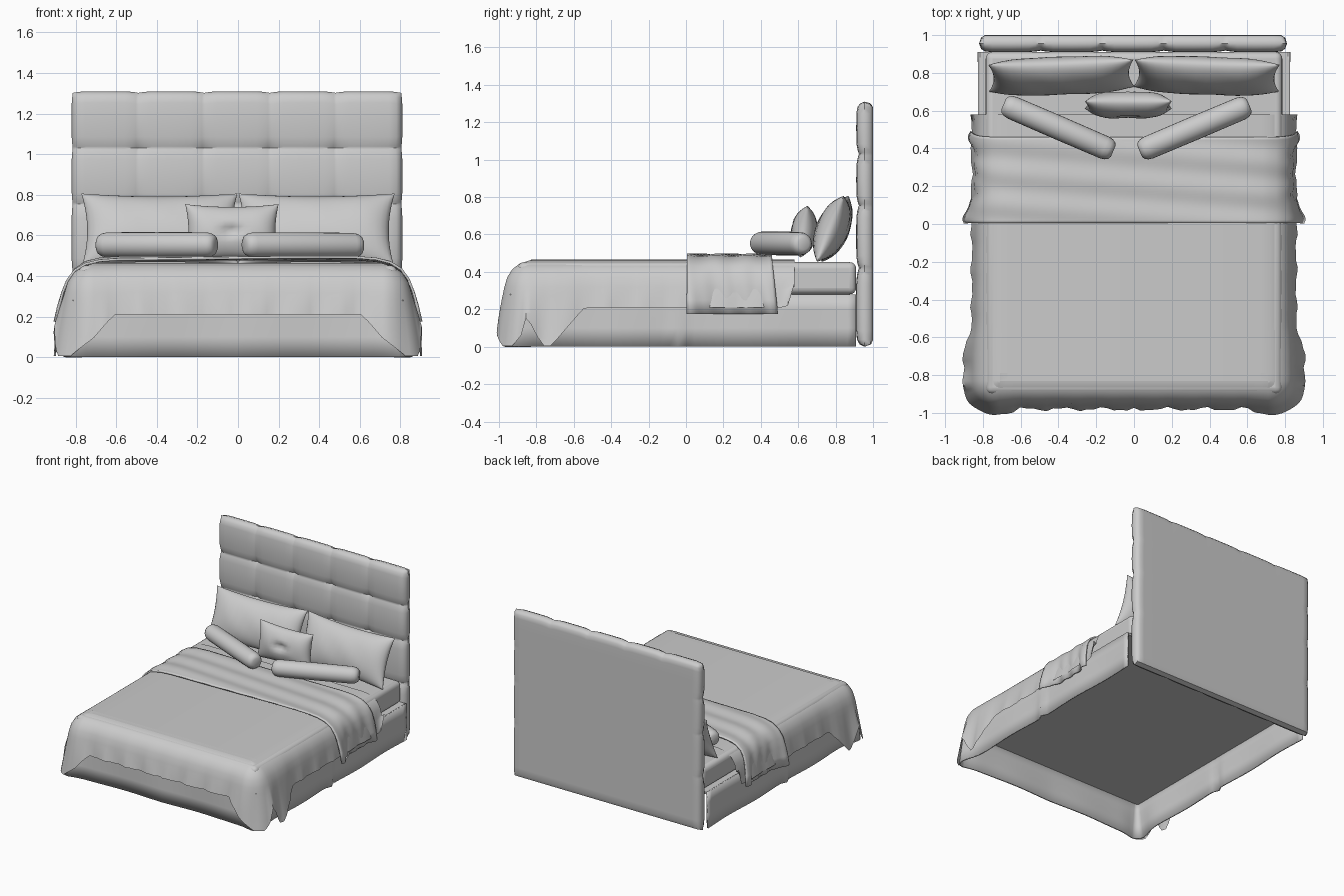
import bpy, bmesh
from math import sin, cos, pi, radians, exp
from mathutils import Vector, Matrix

if "Cube" in bpy.data.objects:
    bpy.data.objects.remove(bpy.data.objects["Cube"])


def make(name, verts, faces, angle=40, solid=0):
    me = bpy.data.meshes.new(name)
    me.from_pydata([tuple(v) for v in verts], [], faces)
    bm = bmesh.new()
    bm.from_mesh(me)
    bmesh.ops.remove_doubles(bm, verts=bm.verts, dist=0.0004)
    bmesh.ops.recalc_face_normals(bm, faces=bm.faces)
    bm.to_mesh(me)
    bm.free()
    ob = bpy.data.objects.new(name, me)
    bpy.context.collection.objects.link(ob)
    if solid:
        m = ob.modifiers.new("thickness", 'SOLIDIFY')
        m.thickness, m.offset = solid, 0
    bpy.ops.object.select_all(action='DESELECT')
    ob.select_set(True)
    bpy.context.view_layer.objects.active = ob
    bpy.ops.object.shade_smooth_by_angle(angle=radians(angle))
    return ob


def quads(nr, nc, off=0):
    return [(off + r * nc + c, off + r * nc + c + 1, off + (r + 1) * nc + c + 1, off + (r + 1) * nc + c)
            for r in range(nr - 1) for c in range(nc - 1)]


def box(name, x, y0, y1, z0, z1, bevel):
    v = [(sx * x, y, z) for sx in (-1, 1) for y in (y0, y1) for z in (z0, z1)]
    f = [(0, 1, 3, 2), (4, 6, 7, 5), (0, 4, 5, 1), (2, 3, 7, 6), (0, 2, 6, 4), (1, 5, 7, 3)]
    ob = make(name, v, f)
    if bevel:
        b = ob.modifiers.new("bevel", 'BEVEL')
        b.width, b.segments = bevel, 4
    return ob


def interp(x, pts):
    if x <= pts[0][0]:
        return pts[0][1]
    for (a, p), (b, q) in zip(pts, pts[1:]):
        if x <= b:
            return p + (q - p) * (x - a) / (b - a)
    return pts[-1][1]


def u_path(hx, yb, yf, r, n_side=40, n_arc=12, n_front=20):
    """U-shaped plan from right head end round the foot: (point, normal, arc length from corner start)."""
    half = [(Vector((hx, yb + (yf + r - yb) * i / n_side, 0)), Vector((1, 0, 0)),
             (yf + r - yb) * (1 - i / n_side)) for i in range(n_side)]
    for i in range(n_arc + 1):
        a = pi / 2 * i / n_arc
        n = Vector((cos(a), -sin(a), 0))
        half.append((Vector((hx - r, yf + r, 0)) + n * r, n, r * a))
    for i in range(1, n_front + 1):
        d = (hx - r) * i / n_front
        half.append((Vector((hx - r - d, yf, 0)), Vector((0, -1, 0)), r * pi / 2 + d))
    flip = lambda v: Vector((-v.x, v.y, v.z))
    return half + [(flip(p), flip(n), s) for p, n, s in half[-2::-1]]


# headboard: tufted front, flat back
XS = [-0.82 + 0.326 * i for i in range(6)]
ZS = [0, 0.42, 0.755, 1.03, 1.31]
T = [0, 0.03, 0.09, 0.2, 0.5, 0.8, 0.91, 0.97]


def samples(edges):
    return [a + (b - a) * t for a, b in zip(edges, edges[1:]) for t in T] + [edges[-1]]


def bulge(v, edges, w):
    return 1 - (1 - min(1, min(abs(v - e) for e in edges) / w)) ** 2


sx, sz = samples(XS), samples(ZS)
verts = []
for side in (-1, 1):
    for z in sz:
        for x in sx:
            edge = min(bulge(x, (XS[0], XS[-1]), 0.035), bulge(z, (0, 1.31), 0.035)) ** 0.5
            bx, bz = bulge(x, XS, 0.08), bulge(z, ZS, 0.08)
            seam = 0.82 + 0.18 * bx if side < 0 else 1
            if side < 0:
                seam -= 0.32 * (1 - bz) + 0.25 * (1 - bx) * (1 - bz)
            pinch = 1 - 0.007 * (1 - bz)
            verts.append((x * pinch, 0.955 + side * 0.045 * edge * seam,
                          z - 0.008 * (1 - bx) * (z > 1.2)))
n = len(sx) * len(sz)
make("headboard", verts, quads(len(sz), len(sx)) + quads(len(sz), len(sx), n))

# base: hanging valance, platform and mattress
path = u_path(0.82, 0.91, -0.94, 0.03)
verts = []
for z, k in ((0.28, 0), (0.2, 0.3), (0.1, 0.65), (0, 1)):
    for p, nrm, s in path:
        pleat = 0.025 * exp(-((p.y + 0.05) / 0.03) ** 2) if abs(nrm.x) > 0.9 else 0
        corner = 0.035 * exp(-(s / 0.1) ** 2)
        off = k * (0.006 * sin(9 * s) + pleat + corner)
        verts.append(p + nrm * off + Vector((0, 0, z)))
make("valance", verts, quads(4, len(path)), solid=0.012)
box("platform", 0.815, -0.93, 0.91, 0.262, 0.28, 0)
box("mattress", 0.785, -0.9, 0.91, 0.28, 0.452, 0.035)

# duvet: draped sides with corners that fall to the floor
path = u_path(0.83, 0.58, -0.95, 0.12)
HEAD = [(0.16, 0.465), (0.11, 0.46), (0.065, 0.445), (0.03, 0.415), (0.008, 0.37), (0, 0.32)]
NB = 7
verts = []
for j in range(len(HEAD) + NB):
    for i, (p, nrm, s) in enumerate(path):
        front = abs(nrm.y) > 0.99
        on_side = abs(nrm.x) > 0.99
        sd = -s if on_side else s
        hem = interp(sd, [(-0.02, 0.16), (0.06, 0.005), (0.11, 0.005), (0.27, 0.19), (0.29, 0.21)])
        hem += 0.13 * max(0, (p.y - 0.52) / 0.06) ** 3 * on_side
        flare = interp(sd, [(-0.14, 0.0), (-0.03, 0.075), (0.13, 0.075), (0.22, 0.05), (0.3, 0.03)])
        if j < len(HEAD):
            inset, z = HEAD[j]
            off, t = -inset, max(0, (0.46 - z) / 0.6)
        else:
            t = (j - len(HEAD) + 1) / NB
            z, off = 0.32 + (hem - 0.32) * t, 0
            t = 0.23 + 0.77 * t
        wrinkle = (0.008 if front else 0.005) * t * (sin(31 * s + 5 * z) + 0.6 * sin(67 * s + p.x * 4))
        q = p + nrm * (off + flare * t ** 0.8 + wrinkle)
        verts.append((q.x, q.y, z))
m = len(path)
top = [(i, i + 1, m - 2 - i, m - 1 - i) for i in range(m // 2 - 1)] + [(m // 2 - 1, m // 2, m // 2 + 1)]
make("duvet", verts, quads(len(HEAD) + NB, m) + top, angle=50)

# folded-back band across the duvet
PROFILE = [(0, 0.488), (0.2, 0.488), (0.4, 0.488), (0.58, 0.487), (0.68, 0.48), (0.75, 0.463),
           (0.80, 0.43), (0.83, 0.38), (0.845, 0.32), (0.855, 0.25), (0.86, 0.175)]
section = [(-x, z) for x, z in PROFILE[:0:-1]] + PROFILE
verts = []
NY = 30
for r in range(NY + 1):
    t = r / NY
    for x, z in section:
        drop = max(0, (0.47 - z) / 0.3)
        y = 0.005 + t * (0.455 + 0.03 * drop)
        flare = 0.055 * exp(-((t - 0.06) / 0.14) ** 2) + 0.025 * exp(-((t - 0.95) / 0.1) ** 2) - 0.015
        dx = drop * (flare + 0.006 * sin(28 * t + 6 * z))
        dz = (1 - min(1, drop)) * 0.005 * sin(17 * t + 3 * x)
        verts.append((x + (dx if x > 0 else -dx), y, z + dz))
make("folded_band", verts, quads(NY + 1, len(section)), angle=50, solid=0.012)


# pillows: two bulged faces with pinched edges and pointed corners
def pillow(name, loc, w, h, thick, tilt, yaw=0, button=0):
    N = 20
    mat = Matrix.Translation(loc) @ Matrix.Rotation(yaw, 4, 'Z') @ Matrix.Rotation(-tilt, 4, 'X')
    verts = []
    for side in (-1, 1):
        for a in range(N + 1):
            for b in range(N + 1):
                u, v = -cos(pi * a / N), -cos(pi * b / N)
                d = ((1 - u ** 4) * (1 - v * v)) ** 0.55
                d *= 1 - button * exp(-(u * u + v * v) / 0.04)
                d += 0.03 * sin(9 * u + 4 * v) * (1 - u * u) * (1 - v * v)
                x = u * w * (1 - 0.07 * (1 - v * v))
                z = v * h * (1 - 0.10 * (1 - u * u))
                verts.append(mat @ Vector((x, side * thick * d, z)))
    c = (N + 1) ** 2
    make(name, verts, quads(N + 1, N + 1) + quads(N + 1, N + 1, c), angle=60)


for name, s in (("left_pillow", -1), ("right_pillow", 1)):
    pillow(name, (s * 0.385, 0.785, 0.63), 0.385, 0.19, 0.085, radians(22), s * radians(-2))
pillow("button_cushion", (-0.03, 0.63, 0.615), 0.23, 0.14, 0.07, radians(8), 0, 0.5)


# bolsters: lathed rolls with rounded ends
def bolster(name, p0, p1, r=0.062):
    p0, p1 = Vector(p0), Vector(p1)
    d = (p1 - p0).normalized()
    side, up = d.cross(Vector((0, 0, 1))), Vector((0, 0, 1))
    L = (p1 - p0).length
    prof = [(0, 0.0), (0, 0.5), (0.008, 0.75), (0.025, 0.92), (0.05, 1)]
    prof += [(L / 2, 1.02)] + [(L - a, k) for a, k in prof[::-1]]
    K = 24
    verts = [p0 + d * a + (side * cos(2 * pi * i / K) + up * sin(2 * pi * i / K)) * r * k
             for a, k in prof for i in range(K + 1)]
    make(name, verts, quads(len(prof), K + 1))


bolster("left_bolster", (-0.69, 0.635, 0.553), (-0.11, 0.385, 0.553))
bolster("right_bolster", (0.03, 0.385, 0.553), (0.61, 0.63, 0.55))
